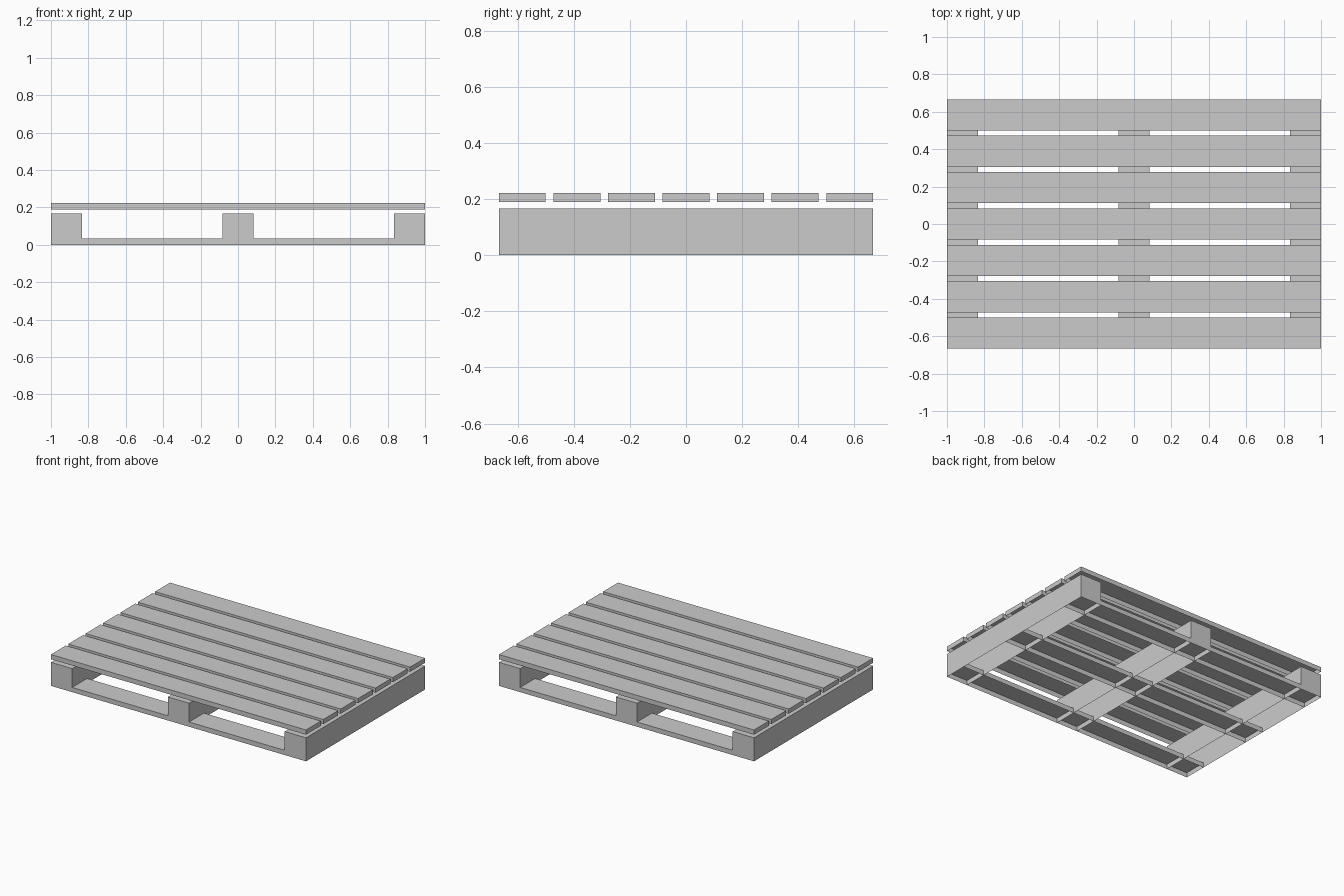
import bpy, bmesh
from mathutils import Matrix

if "Cube" in bpy.data.objects:
    bpy.data.objects.remove(bpy.data.objects["Cube"])

LENGTH, DEPTH = 2.0, 4 / 3      # overall x and y size
PLANK = 1 / 6                   # width of every plank and beam
THICK = 1 / 30                  # plank thickness
BEAM_H = 1 / 6                  # stringer height
SLAT_Z = 0.189                  # underside of the deck slats


def open_box(name, size, centre_xy, z):
    """Box standing at height z, with no underside (hollow from below)."""
    bm = bmesh.new()
    x, y = centre_xy
    m = Matrix.Translation((x, y, z + size[2] / 2)) @ Matrix.Diagonal((*size, 1))
    bmesh.ops.create_cube(bm, size=1, matrix=m)
    bm.normal_update()
    under = [f for f in bm.faces if f.normal.z < -0.5]
    bmesh.ops.delete(bm, geom=under, context='FACES')
    mesh = bpy.data.meshes.new(name)
    bm.to_mesh(mesh)
    bm.free()
    obj = bpy.data.objects.new(name, mesh)
    bpy.context.collection.objects.link(obj)
    return obj


# Deck slats, evenly spaced front to back
reach_y = (DEPTH - PLANK) / 2
for i in range(7):
    y = -reach_y + i * 2 * reach_y / 6
    open_box(f"deck_slat_{i + 1}", (LENGTH, PLANK, THICK), (0, y), SLAT_Z)

# Stringers running front to back
reach_x = (LENGTH - PLANK) / 2
for side, name in ((-1, "left"), (0, "middle"), (1, "right")):
    open_box(f"{name}_stringer", (PLANK, DEPTH, BEAM_H), (side * reach_x, 0), 0)

# Bottom boards running side to side
for side, name in ((-1, "front"), (0, "middle"), (1, "back")):
    open_box(f"{name}_bottom_board", (LENGTH, PLANK, THICK), (0, side * reach_y), 0)
